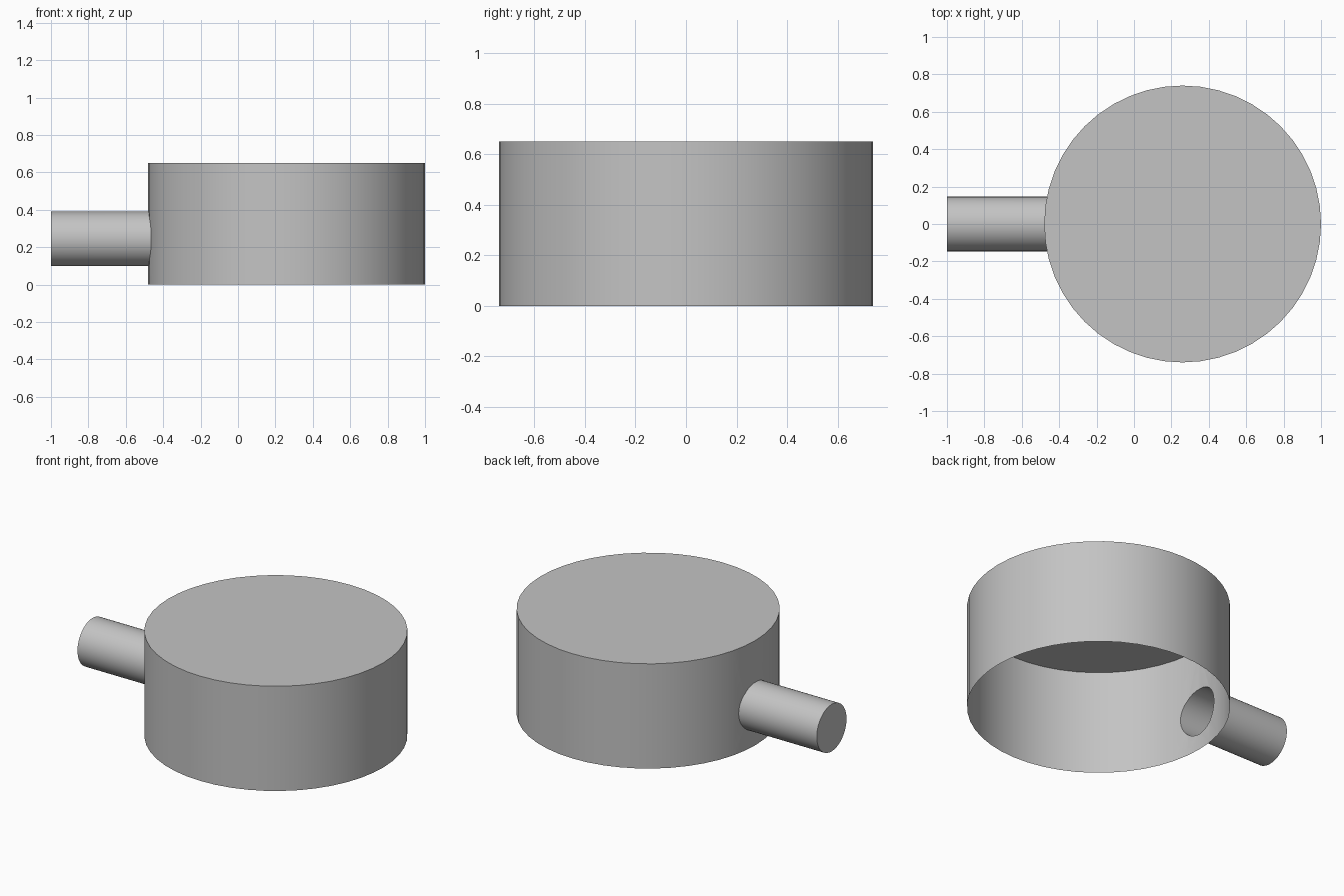
import bpy, bmesh
from math import pi, radians

cube = bpy.data.objects.get("Cube")
if cube:
    bpy.data.objects.remove(cube, do_unlink=True)

grey = bpy.data.materials.new("plain_grey")
grey.use_nodes = True
colour = (0.55, 0.55, 0.55, 1)
grey.diffuse_color = colour
grey.node_tree.nodes["Principled BSDF"].inputs["Base Color"].default_value = colour


def cylinder(name, sides, radius, depth, location, rotation=(0, 0, 0)):
    bpy.ops.mesh.primitive_cylinder_add(vertices=sides, radius=radius, depth=depth,
                                        location=location, rotation=rotation)
    obj = bpy.context.object
    obj.name = name
    obj.data.materials.append(grey)
    bpy.ops.object.transform_apply(location=True, rotation=True, scale=True)
    return obj


# Round drum and the side pipe that opens into it
drum = cylinder("drum_with_side_pipe", 48, 0.74, 0.65, (0.26, 0, 0.325))
pipe = cylinder("side_pipe_helper", 48, 0.146, 0.8, (-0.6, 0, 0.245), (0, pi / 2, 0))

# Fuse both into one hollow skin
fuse = drum.modifiers.new("fuse", "BOOLEAN")
fuse.operation = "UNION"
fuse.solver = "EXACT"
fuse.object = pipe
bpy.context.view_layer.objects.active = drum
bpy.ops.object.modifier_apply(modifier=fuse.name)
bpy.data.objects.remove(pipe, do_unlink=True)

# Open the underside of the drum
bm = bmesh.new()
bm.from_mesh(drum.data)
floor = [f for f in bm.faces if f.calc_center_median().z < 0.01]
bmesh.ops.delete(bm, geom=floor, context="FACES")
bm.to_mesh(drum.data)
bm.free()

# Smooth walls with crisp rims
bpy.ops.object.select_all(action="DESELECT")
drum.select_set(True)
bpy.context.view_layer.objects.active = drum
bpy.ops.object.shade_smooth_by_angle(angle=radians(30))
